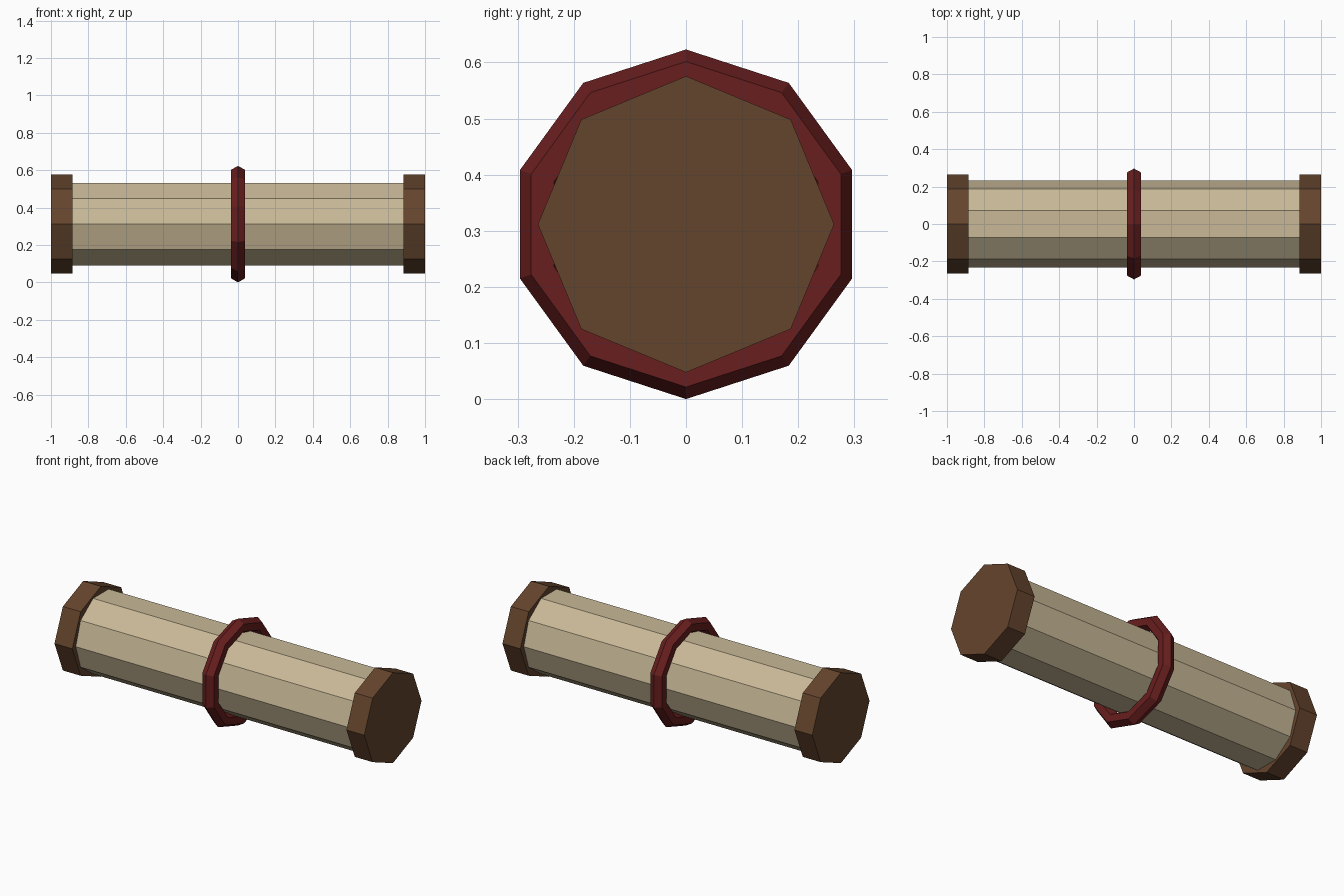
import bpy
from math import pi

if "Cube" in bpy.data.objects:
    bpy.data.objects.remove(bpy.data.objects["Cube"])

CENTRE_Z = 0.3115


def material(name, rgb):
    m = bpy.data.materials.new(name)
    m.diffuse_color = (*rgb, 1)
    m.use_nodes = True
    m.node_tree.nodes["Principled BSDF"].inputs["Base Color"].default_value = m.diffuse_color
    return m


def finish(name, mat):
    ob = bpy.context.object
    ob.name = name
    ob.data.materials.append(mat)
    return ob


def rod(name, sides, radius, x0, x1, mat):
    bpy.ops.mesh.primitive_cylinder_add(
        vertices=sides, radius=radius, depth=x1 - x0,
        location=((x0 + x1) / 2, 0, CENTRE_Z), rotation=(0, pi / 2, 0))
    return finish(name, mat)


parchment = material("parchment", (0.58, 0.48, 0.31))
wood = material("dark_wood", (0.127, 0.058, 0.026))
red = material("red_band", (0.14, 0.013, 0.013))

# Rolled ten-sided body
rod("scroll_body", 10, 0.232, -0.92, 0.92, parchment)

# Eight-sided end caps
rod("left_cap", 8, 0.264, -1.0, -0.885, wood)
rod("right_cap", 8, 0.264, 0.885, 1.0, wood)

# Ring tied round the middle
bpy.ops.mesh.primitive_torus_add(
    major_segments=10, minor_segments=6, major_radius=0.2685, minor_radius=0.043,
    location=(0, 0, CENTRE_Z), rotation=(0, pi / 2, 0))
finish("middle_band", red)
